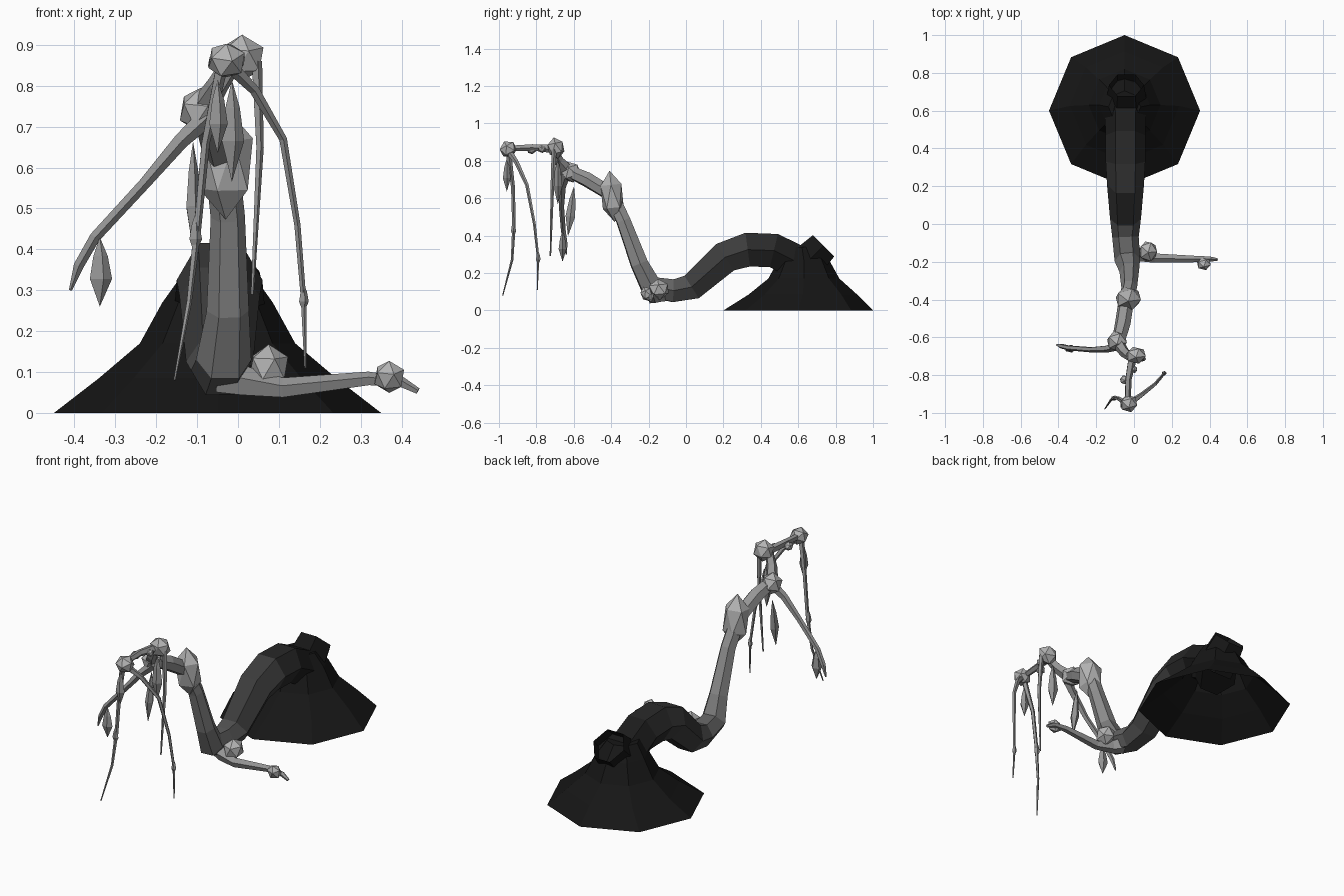
import bpy, bmesh, math
from mathutils import Vector, Matrix


def grey(name, v):
    m = bpy.data.materials.new(name)
    m.diffuse_color = (v, v, v, 1)
    return m


BARK = [grey("bark_%d" % i, v) for i, v in enumerate((0.008, 0.012, 0.022, 0.045, 0.08, 0.13, 0.2, 0.27))]
TWIG = grey("twig", 0.3)
BULB = grey("bulb", 0.45)


def finish(name, bm, mats):
    bmesh.ops.recalc_face_normals(bm, faces=bm.faces)
    me = bpy.data.meshes.new(name)
    bm.to_mesh(me)
    bm.free()
    for m in mats:
        me.materials.append(m)
    ob = bpy.data.objects.new(name, me)
    bpy.context.collection.objects.link(ob)
    return ob


def tube(name, path, sides=5, mats=None, shade=None, hollow=False):
    """Loft of polygon rings along (x, y, z, radius) points."""
    bm = bmesh.new()
    pts = [Vector(p[:3]) for p in path]
    n = len(pts)
    rings, prev, u = [], None, None
    for i, p in enumerate(pts):
        t = (pts[min(i + 1, n - 1)] - pts[max(i - 1, 0)]).normalized()
        if u is None:
            ref = Vector((1, 0, 0)) if abs(t.x) < 0.8 else Vector((0, 0, 1))
            u = (ref - t * ref.dot(t)).normalized()
        else:
            u = prev.rotation_difference(t) @ u
        prev = t
        v = t.cross(u)
        rings.append([bm.verts.new(p + path[i][3] * (u * math.cos(a) + v * math.sin(a)))
                      for a in (2 * math.pi * k / sides for k in range(sides))])
    for i in range(n - 1):
        for k in range(sides):
            j = (k + 1) % sides
            f = bm.faces.new((rings[i][k], rings[i][j], rings[i + 1][j], rings[i + 1][k]))
            f.material_index = shade[i] if shade else 0
    bm.faces.new(rings[0])
    end = bm.faces.new(rings[-1])
    if hollow:
        bmesh.ops.inset_individual(bm, faces=[end], thickness=0.03)
        bmesh.ops.translate(bm, verts=end.verts, vec=-prev * 0.06)
    return finish(name, bm, mats or [TWIG])


def blob(name, loc, rad, tilt=0.0, leaf=False):
    """Faceted bulb, or pointed hanging leaf pod."""
    bm = bmesh.new()
    if leaf:
        rx, ry, rz = rad
        rings = [[bm.verts.new((rx * s * math.cos(a), ry * s * math.sin(a), z * rz))
                  for a in (math.pi * k * 2 / 5 for k in range(5))]
                 for z, s in ((0.45, 0.65), (-0.2, 1.0))]
        top, bot = bm.verts.new((0, 0, rz)), bm.verts.new((0, 0, -rz))
        for k in range(5):
            j = (k + 1) % 5
            bm.faces.new((top, rings[0][k], rings[0][j]))
            bm.faces.new((rings[0][k], rings[1][k], rings[1][j], rings[0][j]))
            bm.faces.new((bot, rings[1][j], rings[1][k]))
    else:
        bmesh.ops.create_icosphere(bm, subdivisions=1, radius=1)
        bmesh.ops.scale(bm, vec=[r * 1.06 for r in rad], verts=bm.verts)
    bm.transform(Matrix.Translation(loc) @ Matrix.Rotation(tilt, 4, 'X'))
    return finish(name, bm, [TWIG if leaf else BULB])


# Root mound, open underneath
bm = bmesh.new()
rings = []
for cy, z, r in ((0.6, 0, 0.4), (0.625, 0.085, 0.29), (0.63, 0.17, 0.19), (0.63, 0.27, 0.135), (0.62, 0.34, 0.085)):
    rings.append([bm.verts.new((-0.05 + r * math.cos(a), cy + r * math.sin(a), z))
                  for a in (math.pi * k / 4 for k in range(8))])
for a, b in zip(rings, rings[1:]):
    for k in range(8):
        bm.faces.new((a[k], a[k - 1], b[k - 1], b[k]))
bm.faces.new(rings[-1])
finish("root_mound", bm, [BARK[0]])

# Hollow stump at the back and the arching trunk
tube("hollow_stump", [(-0.04, 0.61, 0.22, 0.11), (-0.04, 0.67, 0.28, 0.105), (-0.04, 0.735, 0.345, 0.093)],
     6, [BARK[0]], hollow=True)
trunk = [(-0.045, 0.64, 0.16, 0.11), (-0.045, 0.58, 0.265, 0.11), (-0.045, 0.47, 0.32, 0.105),
         (-0.045, 0.33, 0.325, 0.105), (-0.045, 0.21, 0.285, 0.098), (-0.045, 0.03, 0.125, 0.082),
         (-0.045, -0.07, 0.105, 0.07), (-0.035, -0.19, 0.13, 0.068), (-0.025, -0.25, 0.25, 0.052),
         (-0.025, -0.335, 0.48, 0.042), (-0.04, -0.4, 0.62, 0.042), (-0.06, -0.53, 0.70, 0.042),
         (-0.085, -0.63, 0.745, 0.035)]
tube("trunk", trunk, 6, BARK + [TWIG], [0, 1, 2, 3, 3, 4, 5, 6, 7, 8, 8, 8])

# Boughs and hanging strands
tube("crown_bough", [(-0.085, -0.63, 0.745, 0.034), (-0.05, -0.68, 0.80, 0.028), (-0.01, -0.715, 0.865, 0.025),
                     (-0.03, -0.82, 0.872, 0.018), (-0.035, -0.96, 0.865, 0.016)])
tube("ground_bough", [(-0.03, -0.13, 0.09, 0.05), (0.02, -0.16, 0.075, 0.038), (0.11, -0.18, 0.06, 0.026),
                      (0.32, -0.185, 0.083, 0.018), (0.40, -0.185, 0.075, 0.014), (0.44, -0.188, 0.053, 0.008)])
tube("left_bough", [(-0.07, -0.64, 0.73, 0.026), (-0.14, -0.66, 0.665, 0.02), (-0.23, -0.665, 0.56, 0.015),
                    (-0.35, -0.655, 0.43, 0.014), (-0.39, -0.645, 0.36, 0.013), (-0.41, -0.64, 0.30, 0.004)])
tube("long_strand", [(-0.04, -0.95, 0.85, 0.016), (-0.08, -0.925, 0.66, 0.011), (-0.10, -0.92, 0.45, 0.01),
                     (-0.12, -0.93, 0.27, 0.007), (-0.155, -0.98, 0.08, 0.003)])
tube("right_strand", [(-0.01, -0.94, 0.84, 0.017), (0.04, -0.905, 0.79, 0.013), (0.11, -0.85, 0.67, 0.01),
                      (0.145, -0.81, 0.46, 0.008), (0.16, -0.79, 0.28, 0.007), (0.165, -0.795, 0.11, 0.003)])
tube("middle_strand", [(0.045, -0.705, 0.86, 0.014), (0.053, -0.715, 0.65, 0.01), (0.035, -0.725, 0.29, 0.004)])

# Faceted bulbs
for name, loc, rad, tilt in (
        ("trunk_bulb", (-0.03, -0.395, 0.61), (0.07, 0.062, 0.13), 0.1),
        ("neck_bulb", (-0.09, -0.62, 0.74), (0.055, 0.055, 0.055), 0.3),
        ("crown_bulb", (0.01, -0.695, 0.868), (0.055, 0.045, 0.055), 0.2),
        ("tip_bulb", (-0.028, -0.95, 0.862), (0.047, 0.046, 0.044), 0.5),
        ("ground_bulb", (0.075, -0.145, 0.112), (0.05, 0.055, 0.053), 0.1),
        ("ground_tip_bulb", (0.37, -0.21, 0.088), (0.038, 0.032, 0.04), 0.4),
        ("small_bulb_a", (-0.05, -0.825, 0.858), (0.025, 0.025, 0.022), 0.2),
        ("small_bulb_b", (0.0, -0.77, 0.862), (0.018, 0.02, 0.02), 0.2)):
    blob(name, loc, rad, tilt)

# Hanging leaf pods
for name, loc, rad, tilt in (
        ("left_leaf", (-0.338, -0.66, 0.345), (0.03, 0.022, 0.085), 0),
        ("neck_leaf", (-0.11, -0.615, 0.53), (0.02, 0.027, 0.135), -0.12),
        ("crown_leaf", (-0.015, -0.685, 0.69), (0.03, 0.025, 0.125), 0),
        ("tip_leaf", (-0.05, -0.958, 0.725), (0.025, 0.022, 0.09), 0),
        ("strand_bud_left", (-0.105, -0.922, 0.435), (0.017, 0.014, 0.05), 0),
        ("strand_bud_right", (0.16, -0.79, 0.28), (0.013, 0.013, 0.038), 0)):
    blob(name, loc, rad, tilt, True)
